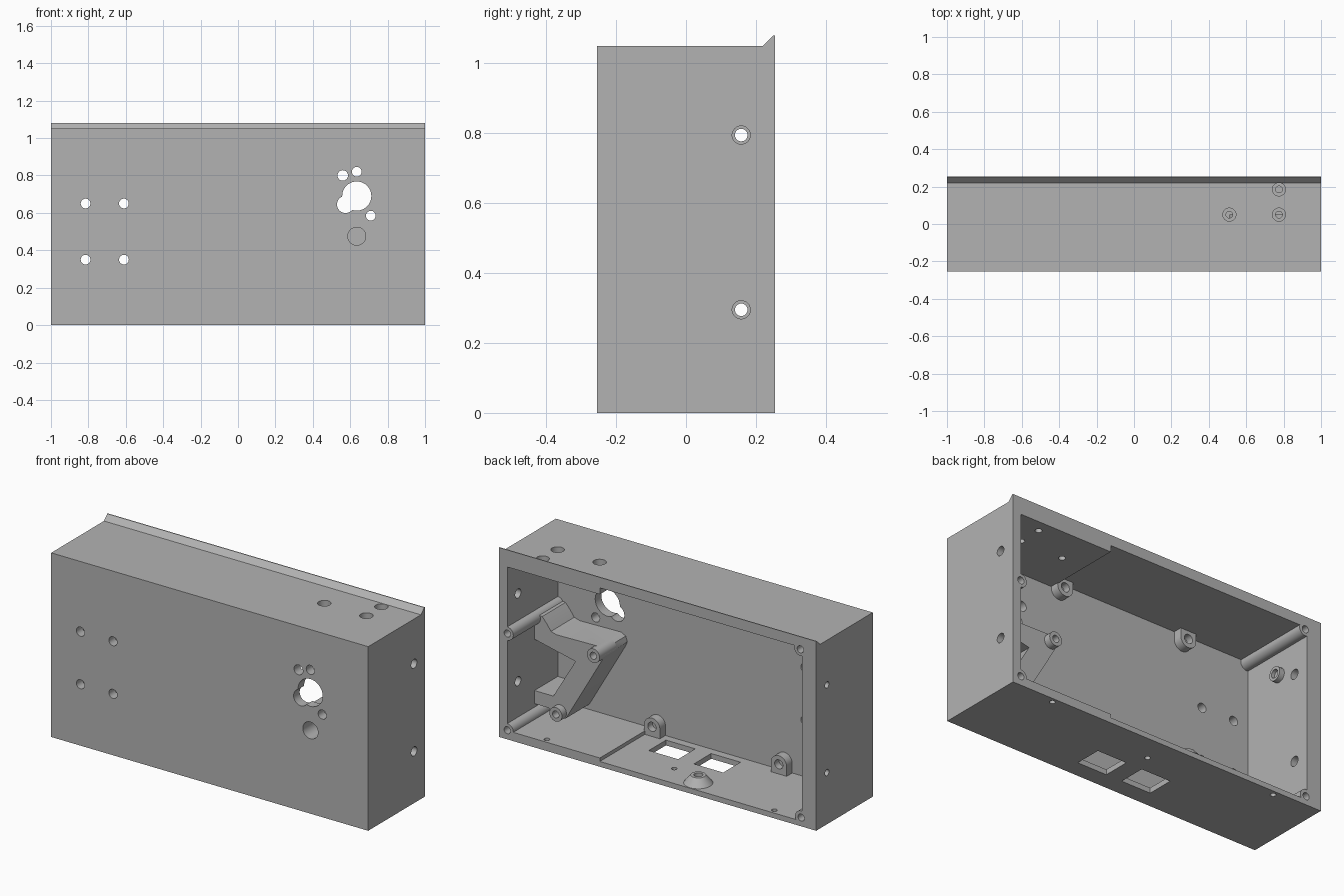
import bpy
from math import pi, radians
from mathutils import Vector

old = bpy.data.objects.get("Cube")
if old:
    bpy.data.objects.remove(old, do_unlink=True)

grey = bpy.data.materials.new("plain grey")
grey.use_nodes = True
colour = (0.45, 0.45, 0.45, 1)
grey.diffuse_color = colour
grey.node_tree.nodes["Principled BSDF"].inputs["Base Color"].default_value = colour

BACK, FRONT, PLATE = 0.255, -0.255, -0.2


def finish(name):
    ob = bpy.context.object
    ob.name = name
    ob.data.materials.clear()
    ob.data.materials.append(grey)
    return ob


def box(name, lo, hi):
    lo, hi = Vector(lo), Vector(hi)
    bpy.ops.mesh.primitive_cube_add(size=1, location=(lo + hi) / 2)
    ob = finish(name)
    ob.scale = hi - lo
    bpy.ops.object.transform_apply(location=True, rotation=True, scale=True)
    return ob


def rod(name, start, end, r, r_end=None):
    start, end = Vector(start), Vector(end)
    axis = end - start
    bpy.ops.mesh.primitive_cone_add(
        vertices=32, radius1=r, radius2=r if r_end is None else r_end,
        depth=axis.length, location=(start + end) / 2,
        rotation=axis.to_track_quat('Z', 'Y').to_euler())
    ob = finish(name)
    bpy.ops.object.transform_apply(location=True, rotation=True, scale=True)
    return ob


def extrude(name, points, place, step):
    n = len(points)
    base = [Vector(place(*p)) for p in points]
    verts = base + [v + Vector(step) for v in base]
    faces = [tuple(range(n)), tuple(range(2 * n - 1, n - 1, -1))]
    faces += [(i, i + n, (i + 1) % n + n, (i + 1) % n) for i in range(n)]
    mesh = bpy.data.meshes.new(name)
    mesh.from_pydata(verts, [], faces)
    ob = bpy.data.objects.new(name, mesh)
    bpy.context.collection.objects.link(ob)
    bpy.ops.object.select_all(action='DESELECT')
    ob.select_set(True)
    bpy.context.view_layer.objects.active = ob
    bpy.ops.object.mode_set(mode='EDIT')
    bpy.ops.mesh.select_all(action='SELECT')
    bpy.ops.mesh.normals_make_consistent(inside=False)
    bpy.ops.object.mode_set(mode='OBJECT')
    return finish(name)


def combine(ob, tools, operation='DIFFERENCE'):
    for tool in tools:
        bpy.context.view_layer.objects.active = ob
        mod = ob.modifiers.new("cut", 'BOOLEAN')
        mod.operation, mod.solver, mod.object = operation, 'EXACT', tool
        bpy.ops.object.modifier_apply(modifier=mod.name)
        bpy.data.objects.remove(tool, do_unlink=True)


def smooth(ob):
    bpy.ops.object.select_all(action='DESELECT')
    ob.select_set(True)
    bpy.context.view_layer.objects.active = ob
    bpy.ops.object.shade_smooth_by_angle(angle=radians(30))


# Shell with sloped rear lip
side = [(FRONT, 0), (BACK, 0), (BACK, 1.08), (0.25, 1.08), (0.22, 1.05), (FRONT, 1.05)]
shell = extrude("enclosure_shell", side, lambda y, z: (-1, y, z), (2, 0, 0))

# Cavity, with thicker floor and roof on the left
cavity = [(-0.91, 0.03), (0.365, 0.03), (0.365, 0.05), (0.949, 0.05),
          (0.949, 0.983), (0.365, 0.983), (0.365, 1.02), (-0.91, 1.02)]
cuts = [extrude("cutter", cavity, lambda x, z: (x, PLATE, z), (0, 0.6, 0))]

# Front plate holes: x, z, radius
front_holes = [(x, z, 0.026) for x in (-0.815, -0.61) for z in (0.35, 0.65)]
front_holes += [(0.635, 0.69, 0.078), (0.575, 0.645, 0.046), (0.56, 0.8, 0.028),
                (0.635, 0.82, 0.026), (0.71, 0.585, 0.026), (0.635, 0.475, 0.048)]
for x, z, r in front_holes:
    cuts.append(rod("cutter", (x, -0.3, z), (x, -0.15, z), r))

# Side holes: wide on the left, counterbored from inside on the right
for z in (0.295, 0.795):
    cuts.append(rod("cutter", (0.9, 0.158, z), (1.1, 0.158, z), 0.026))
    cuts.append(rod("cutter", (-1.1, 0.158, z), (-0.88, 0.158, z), 0.018))
    cuts.append(rod("cutter", (-0.96, 0.158, z), (-0.88, 0.158, z), 0.028))

# Counterbored roof holes
for x, y in ((0.51, 0.05), (0.775, 0.05), (0.775, 0.185)):
    cuts.append(rod("cutter", (x, y, 0.9), (x, y, 1.2), 0.018))
    cuts.append(rod("cutter", (x, y, 1.015), (x, y, 1.2), 0.035))

# Floor screw holes and two windows
for x, y in ((-0.715, 0.225), (0, 0.105), (0.72, 0.225)):
    cuts.append(rod("cutter", (x, y, -0.1), (x, y, 0.07), 0.015))
for s in (-1, 1):
    a, b = sorted((s * 0.05, s * 0.235))
    cuts.append(box("cutter", (a, -0.155, -0.1), (b, 0.0, 0.1)))
combine(shell, cuts)


# Corner posts running the full depth, drilled from the rear
corners = [(0.949, 0.603), (0.949, 0.052), (-0.9, 1.008), (-0.905, 0.05)]
for x, z in corners:
    combine(shell, [rod("post", (x, PLATE - 0.02, z), (x, BACK, z), 0.038)], 'UNION')
for x, z in corners:
    combine(shell, [rod("cutter", (x, 0.1, z), (x, 0.3, z), 0.02)])
smooth(shell)

# Bracket arms beside the left wall
outline = [(0.96, 0.63), (0.9, 0.62), (0.87, 0.585), (0.845, 0.55), (0.81, 0.54),
           (0.55, 0.545), (0.52, 0.53), (0.51, 0.5), (0.52, 0.475), (0.75, 0.08),
           (0.79, 0.065), (0.83, 0.08), (0.86, 0.11), (0.96, 0.11),
           (0.96, 0.185), (0.83, 0.185), (0.69, 0.42), (0.96, 0.48)]
bracket = extrude("bracket", outline, lambda x, z: (x, PLATE - 0.01, z), (0, 0.22, 0))
bosses = [(0.55, 0.505), (0.787, 0.107)]
for x, z in bosses:
    combine(bracket, [rod("boss", (x, -0.1, z), (x, 0.05, z), 0.04)], 'UNION')
for x, z in bosses:
    combine(bracket, [rod("cutter", (x, -0.1, z), (x, 0.1, z), 0.02)])
combine(bracket, [rod("cutter", (0.635, -0.3, 0.475), (0.635, -0.06, 0.475), 0.048)])
smooth(bracket)

# Circuit board standoffs joined to floor and roof
for side_name, x in (("left", 0.32), ("right", -0.48)):
    for level, z, wall in (("lower", 0.085, 0.02), ("upper", 0.975, 1.03)):
        post = rod(f"{level}_{side_name}_standoff", (x, PLATE - 0.01, z), (x, -0.15, z), 0.05)
        lo, hi = sorted((z, wall))
        combine(post, [box("foot", (x - 0.05, PLATE - 0.01, lo), (x + 0.05, -0.15, hi))], 'UNION')
        combine(post, [rod("cutter", (x, -0.19, z), (x, -0.1, z), 0.026)])
        smooth(post)

# Conical floor boss
cone = rod("floor_boss", (-0.2, 0.175, 0.025), (-0.2, 0.175, 0.075), 0.08, 0.04)
combine(cone, [rod("cutter", (-0.2, 0.175, 0.04), (-0.2, 0.175, 0.1), 0.024)])
smooth(cone)

# Small boss on the right wall
knob = rod("wall_boss", (-0.92, 0.04, 0.84), (-0.88, 0.04, 0.84), 0.04)
combine(knob, [rod("cutter", (-0.9, 0.04, 0.84), (-0.8, 0.04, 0.84), 0.024)])
smooth(knob)
